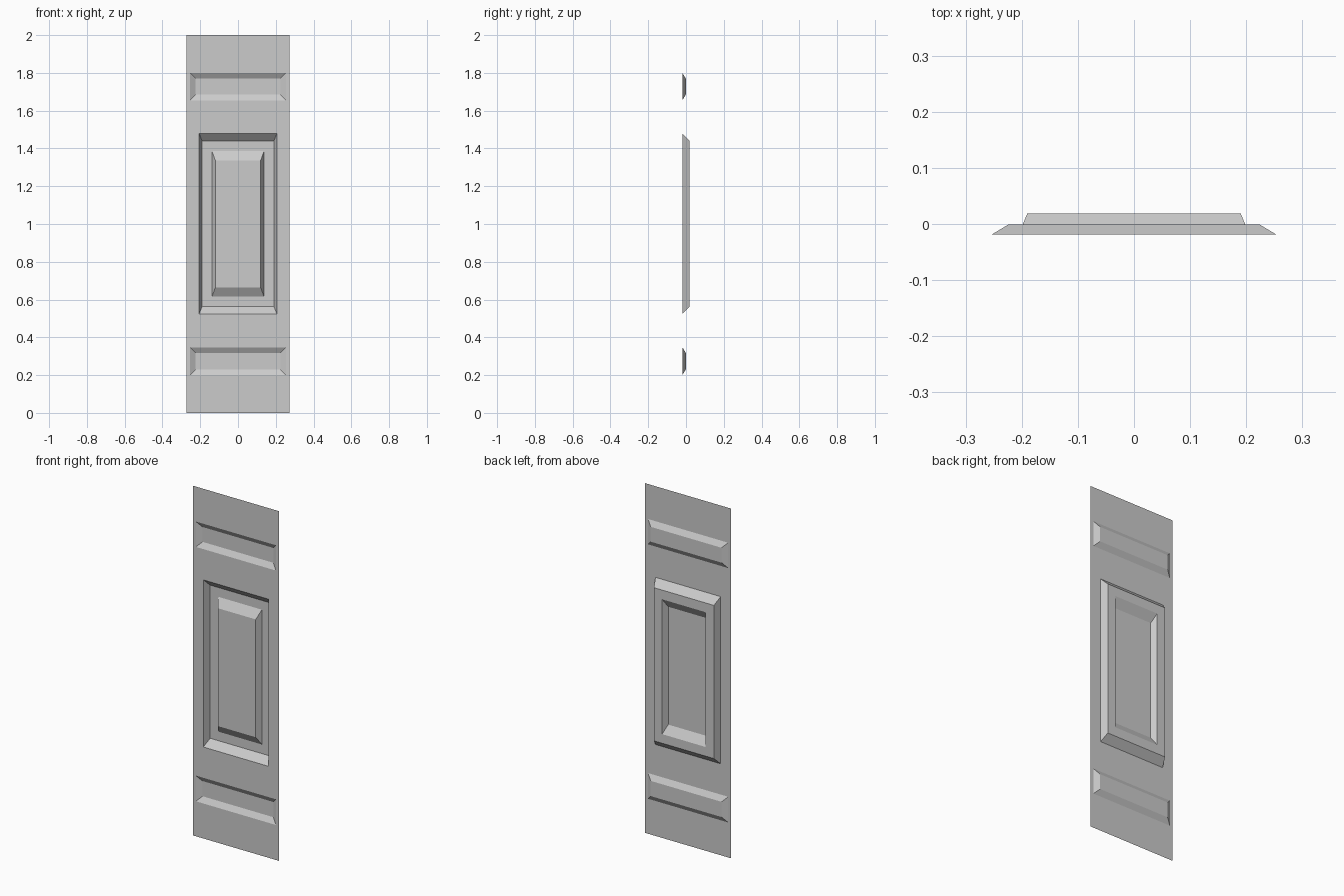
import bpy, bmesh

if "Cube" in bpy.data.objects:
    bpy.data.objects.remove(bpy.data.objects["Cube"])

W = 0.272                         # half width of the sheet
FRONT, MID, BACK, FIELD = -0.019, -0.001, 0.019, -0.011


def nested_panel(bm, loops):
    """Join nested rectangles (half width, z low, z high, y) and cap the last."""
    rings = [[bm.verts.new(p) for p in ((-w, y, lo), (w, y, lo), (w, y, hi), (-w, y, hi))]
             for w, lo, hi, y in loops]
    for a, b in zip(rings, rings[1:]):
        for i in range(4):
            j = (i + 1) % 4
            bm.faces.new((a[i], a[j], b[j], b[i]))
    bm.faces.new(rings[-1])


bm = bmesh.new()

# Lower and upper shallow recesses, each with its surrounding strip of sheet
for zone_lo, zone_hi, lo, hi in ((0, 0.435, 0.20, 0.347), (1.565, 2, 1.655, 1.80)):
    nested_panel(bm, [(W, zone_lo, zone_hi, FRONT),
                      (0.254, lo, hi, FRONT),
                      (0.224, lo + 0.03, hi - 0.03, MID)])

# Tall middle recess with a raised field inside
nested_panel(bm, [(W, 0.435, 1.565, FRONT),
                  (0.206, 0.523, 1.479, FRONT),
                  (0.190, 0.563, 1.439, BACK),
                  (0.138, 0.615, 1.386, BACK),
                  (0.120, 0.663, 1.337, FIELD)])

bmesh.ops.remove_doubles(bm, verts=bm.verts, dist=1e-5)

mesh = bpy.data.meshes.new("pressed_panel")
bm.to_mesh(mesh)
bm.free()
panel = bpy.data.objects.new("pressed_panel", mesh)
bpy.context.collection.objects.link(panel)
